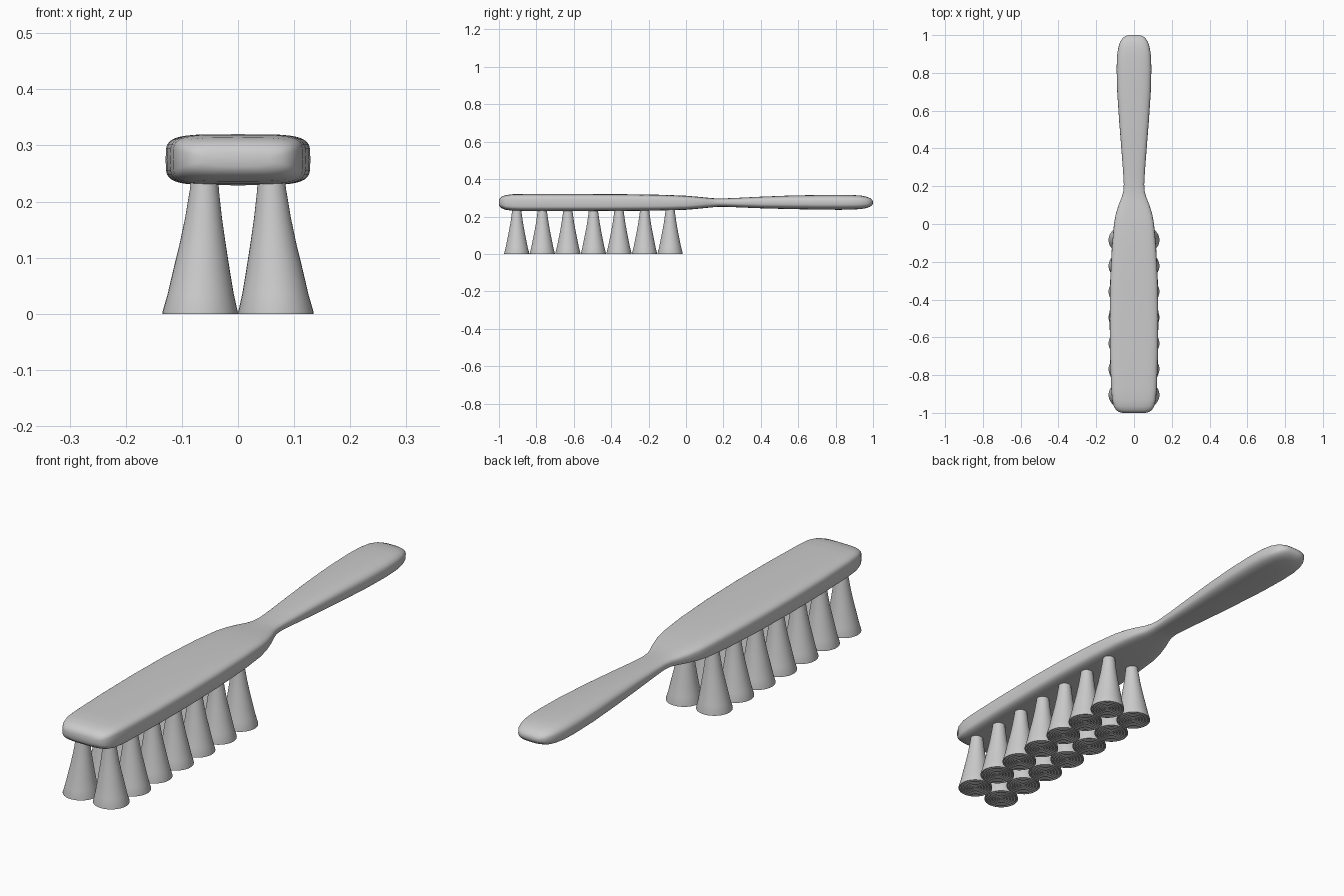
import bpy, bmesh, math

if "Cube" in bpy.data.objects:
    bpy.data.objects.remove(bpy.data.objects["Cube"])

grey = bpy.data.materials.new("plain grey")
grey.diffuse_color = (0.6, 0.6, 0.6, 1)
grey.use_nodes = True
grey.node_tree.nodes["Principled BSDF"].inputs["Base Color"].default_value = grey.diffuse_color


def finish(bm, name, angle):
    bmesh.ops.recalc_face_normals(bm, faces=bm.faces)
    mesh = bpy.data.meshes.new(name)
    bm.to_mesh(mesh)
    bm.free()
    mesh.materials.append(grey)
    obj = bpy.data.objects.new(name, mesh)
    bpy.context.collection.objects.link(obj)
    bpy.ops.object.select_all(action='DESELECT')
    obj.select_set(True)
    bpy.context.view_layer.objects.active = obj
    bpy.ops.object.shade_smooth_by_angle(angle=math.radians(angle))
    return obj


def skin(bm, rings):
    """Join closed rings of points and cap both ends."""
    loops = [[bm.verts.new(p) for p in ring] for ring in rings]
    for a, b in zip(loops, loops[1:]):
        n = len(a)
        for i in range(n):
            j = (i + 1) % n
            bm.faces.new((a[i], a[j], b[j], b[i]))
    bm.faces.new(loops[0])
    bm.faces.new(loops[-1])


def squircle(y, half_width, bottom, top, power, n=40):
    """Rounded-box cross-section facing along y."""
    ring = []
    for i in range(n):
        t = 2 * math.pi * i / n
        c, s = math.cos(t), math.sin(t)
        x = math.copysign(abs(c) ** (2 / power), c) * half_width
        z = math.copysign(abs(s) ** (2 / power), s) * (top - bottom) / 2
        ring.append((x, y, (top + bottom) / 2 + z))
    return ring


# Brush back and handle: y, half width, bottom, top, squareness
stations = [
    (-1.0, .060, .262, .288, 3), (-.995, .080, .252, .298, 3.4),
    (-.985, .095, .244, .307, 3.8), (-.965, .107, .236, .314, 4.2),
    (-.93, .116, .231, .319, 4.5), (-.87, .121, .229, .320, 4.5),
    (-.70, .127, .229, .320, 4.5), (-.50, .129, .229, .320, 4.5),
    (-.30, .126, .230, .319, 4.4), (-.12, .117, .232, .316, 4.2),
    (0, .106, .236, .311, 4), (.05, .097, .240, .307, 3.7),
    (.10, .082, .245, .302, 3.3), (.14, .066, .249, .298, 3),
    (.17, .057, .252, .297, 2.8), (.21, .054, .252, .297, 2.8),
    (.28, .058, .249, .300, 2.8), (.40, .067, .244, .306, 3),
    (.55, .079, .240, .312, 3), (.70, .089, .237, .315, 3),
    (.82, .092, .236, .316, 3), (.89, .090, .237, .315, 3),
    (.935, .083, .240, .312, 3), (.965, .073, .245, .306, 3),
    (.985, .060, .253, .298, 2.8), (.996, .043, .262, .289, 2.6),
    (1.0, .025, .270, .281, 2.4),
]
bm = bmesh.new()
skin(bm, [squircle(*s) for s in stations])
finish(bm, "back_and_handle", 60)

# Bristle tufts: flared stems with concentric grooves on the underside
stem = [(.023, .25, .059), (.026, .22, .060), (.033, .17, .0615),
        (.041, .125, .063), (.050, .08, .065), (.059, .035, .0665),
        (.0672, .003, .0675), (.0672, 0, .0675)]
for k in range(5):
    r = .062 - k * .012
    stem += [(r, 0, .0675), (r, .004, .0675),
             (r - .004, .004, .0675), (r - .004, 0, .0675)]

for row, side in (("left", -1), ("right", 1)):
    for k in range(7):
        yc = -.905 + k * .1367
        bm = bmesh.new()
        skin(bm, [[(side * xc + r * math.cos(a), yc + r * math.sin(a), z)
                   for a in (2 * math.pi * i / 32 for i in range(32))]
                  for r, z, xc in stem])
        finish(bm, f"bristle_tuft_{row}_{k + 1}", 35)
